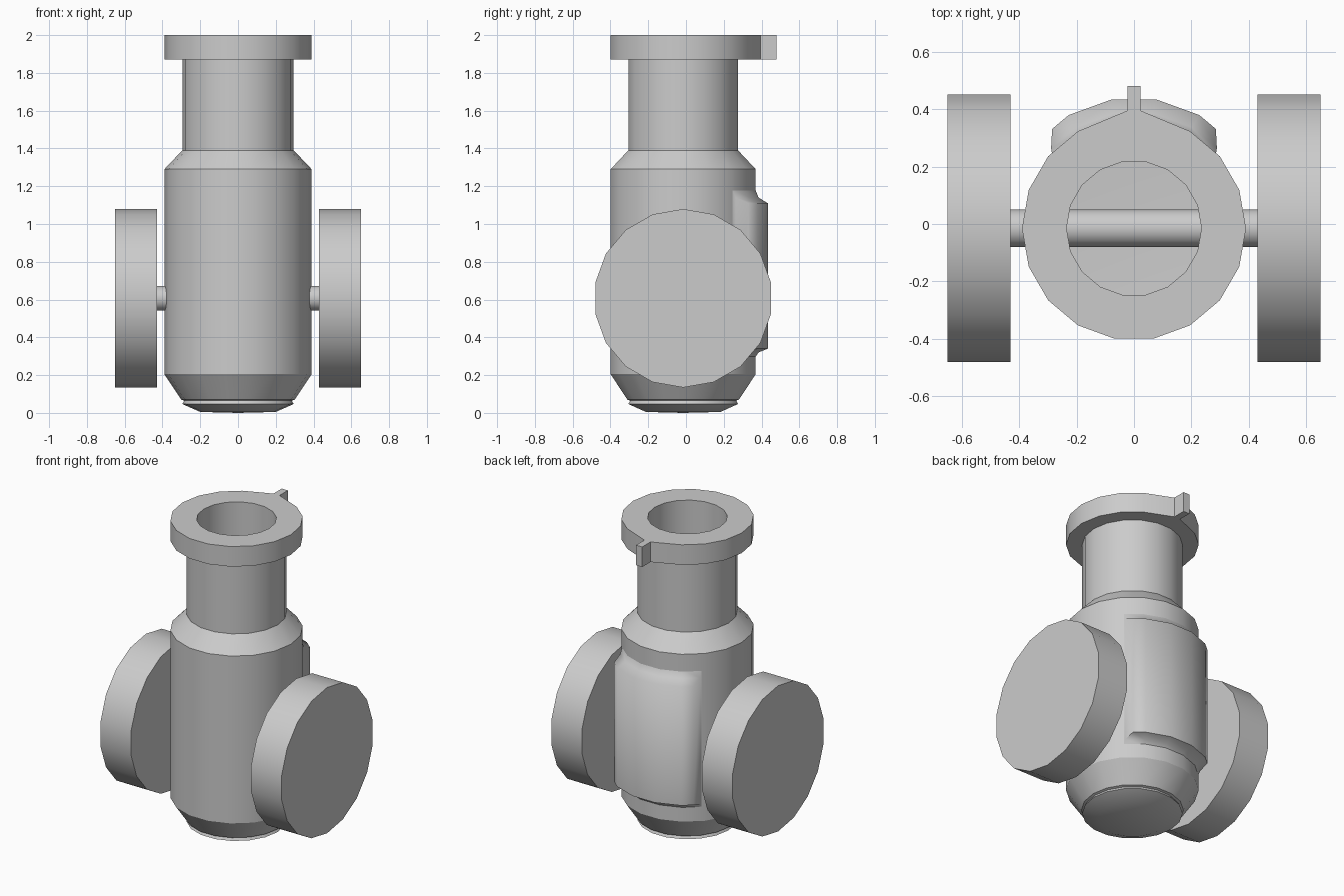
import bpy, bmesh
from math import sin, cos, pi, radians

if "Cube" in bpy.data.objects:
    bpy.data.objects.remove(bpy.data.objects["Cube"])

CY = -0.015      # y of the main axis
AXLE_Z = 0.607
SIDES = 18


def finish(name, bm, angle=30):
    bmesh.ops.remove_doubles(bm, verts=bm.verts[:], dist=1e-5)
    bmesh.ops.recalc_face_normals(bm, faces=bm.faces[:])
    mesh = bpy.data.meshes.new(name)
    bm.to_mesh(mesh)
    bm.free()
    ob = bpy.data.objects.new(name, mesh)
    bpy.context.collection.objects.link(ob)
    bpy.ops.object.select_all(action='DESELECT')
    ob.select_set(True)
    bpy.context.view_layer.objects.active = ob
    bpy.ops.object.shade_smooth_by_angle(angle=radians(angle))
    return ob


def lathe(profile, place):
    """Revolve (radius, height) points; place maps (cos, sin, height) to xyz."""
    bm = bmesh.new()
    rings = []
    for r, h in profile:
        if r == 0:
            rings.append([bm.verts.new(place(0, 0, h))])
        else:
            rings.append([bm.verts.new(place(r * cos(2 * pi * i / SIDES), r * sin(2 * pi * i / SIDES), h))
                          for i in range(SIDES)])
    for a, b in zip(rings, rings[1:]):
        for i in range(SIDES):
            j = (i + 1) % SIDES
            loop = [a[i % len(a)], a[j % len(a)], b[j % len(b)], b[i % len(b)]]
            bm.faces.new(list(dict.fromkeys(loop)))
    return bm


def upright(u, v, h):
    return (u, v + CY, h)


def sideways(u, v, h):
    return (h, v + CY, u + AXLE_Z)


# Hollow body with neck, flange and bore
body = lathe([(0, 0), (0.2, 0.005), (0.295, 0.047), (0.285, 0.065), (0.30, 0.07),
              (0.39, 0.205), (0.39, 1.29), (0.295, 1.39), (0.295, 1.87),
              (0.39, 1.87), (0.39, 2.0), (0.235, 2.0), (0.235, 0.04), (0, 0.03)], upright)

# Flange tab: pinch the rear facet and extrude it
rear = [v for v in body.verts if v.co.z > 1.8 and v.co.y > 0.36 and abs(v.co.x) < 0.1]
for v in rear:
    v.co.x = 0.022 if v.co.x > 0 else -0.022
    v.co.y = 0.395
tab_face = [f for f in body.faces if all(v in rear for v in f.verts)]
new = bmesh.ops.extrude_face_region(body, geom=tab_face)["geom"]
bmesh.ops.delete(body, geom=tab_face, context='FACES')
for v in new:
    if isinstance(v, bmesh.types.BMVert):
        v.co.y = 0.48
finish("body", body)

# Raised panel on the back
bm = bmesh.new()


def panel_row(edge_angle, radius, z):
    row = []
    for a in (-edge_angle, -30, -10, 10, 30, edge_angle):
        r = radius * (cos(radians(10)) / cos(radians(abs(a) - 40)) if abs(a) > 30 else 1)
        row.append(bm.verts.new((r * sin(radians(a)), r * cos(radians(a)) + CY, z)))
    return row


rows = [panel_row(48, 0.385, 0.29), panel_row(46, 0.405, 0.32), panel_row(39.5, 0.455, 0.34),
        panel_row(39.5, 0.455, 1.11), panel_row(46, 0.405, 1.14), panel_row(48, 0.385, 1.19)]
for a, b in zip(rows, rows[1:]):
    for i in range(5):
        bm.faces.new((a[i], a[i + 1], b[i + 1], b[i]))
# Close the two panel sides
for k in (0, -1):
    bm.faces.new([r[k] for r in rows])
finish("back_panel", bm, 60)

# Axle and wheels
finish("axle", lathe([(0.066, -0.45), (0.066, 0.45)], sideways))
for name, s in (("left_wheel", -1), ("right_wheel", 1)):
    finish(name, lathe([(0, s * 0.43), (0.4725, s * 0.43), (0.4725, s * 0.65), (0, s * 0.65)], sideways))
